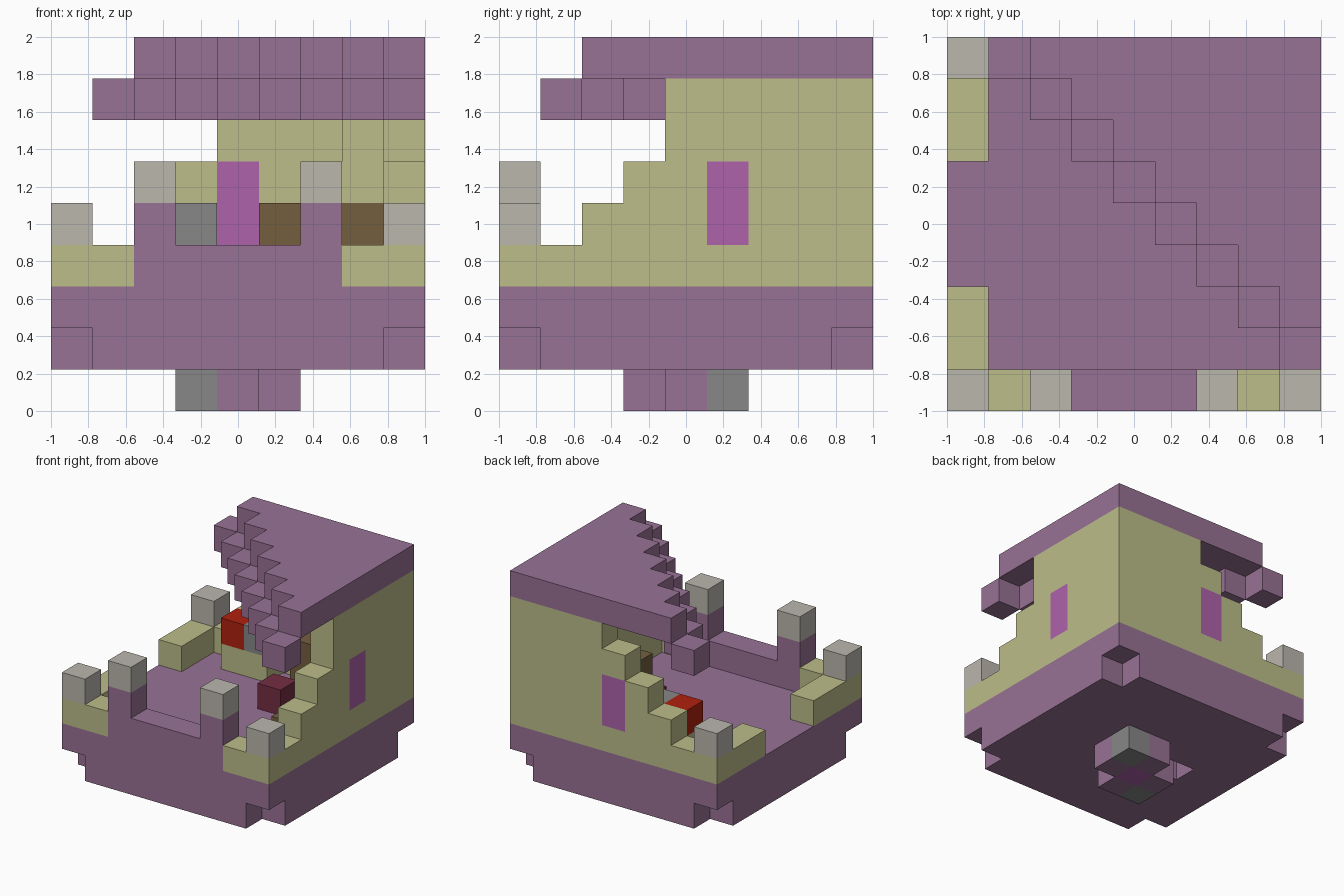
import bpy
import bmesh
from mathutils import Vector

GRID = 9
CELL = 2 / GRID

if "Cube" in bpy.data.objects:
    bpy.data.objects.remove(bpy.data.objects["Cube"], do_unlink=True)


def linear(c):
    c /= 255
    return c / 12.92 if c <= 0.04045 else ((c + 0.055) / 1.055) ** 2.4


def material(name, r, g, b):
    mat = bpy.data.materials.new(name)
    colour = (linear(r), linear(g), linear(b), 1)
    mat.diffuse_color = colour
    mat.use_nodes = True
    node = next(n for n in mat.node_tree.nodes if n.type == 'BSDF_PRINCIPLED')
    node.inputs["Base Color"].default_value = colour
    node.inputs["Roughness"].default_value = 0.9
    return mat


PURPLE = material("purple planks", 152, 114, 149)
GREEN = material("pale green wall", 188, 189, 137)
STONE = material("pale stone", 187, 183, 174)
GREY = material("grey stone", 135, 135, 135)
MAGENTA = material("magenta glass", 174, 98, 170)
BROWN = material("brown wood", 117, 94, 62)
RED = material("red block", 176, 32, 14)
MAROON = material("maroon block", 116, 46, 68)


def block(x, y, z):
    """Cells of a block; each argument is an index or a range."""
    xs, ys, zs = [[v] if isinstance(v, int) else v for v in (x, y, z)]
    return {(i, j, k) for i in xs for j in ys for k in zs}


def part(name, cells, mat):
    """Join grid cells into one clean shell, keeping only outer faces."""
    bm = bmesh.new()
    origin = Vector((-1, -1, 0))
    for cell in cells:
        for axis in range(3):
            for side in (0, 1):
                near = list(cell)
                near[axis] += 2 * side - 1
                if tuple(near) in cells:
                    continue
                u, v = (axis + 1) % 3, (axis + 2) % 3
                loop = []
                for a, b in ((0, 0), (1, 0), (1, 1), (0, 1)):
                    p = Vector(cell)
                    p[axis] += side
                    p[u] += a
                    p[v] += b
                    loop.append(bm.verts.new(origin + p * CELL))
                bm.faces.new(loop if side else loop[::-1])
    bmesh.ops.remove_doubles(bm, verts=bm.verts[:], dist=0.001)
    bmesh.ops.dissolve_limit(bm, angle_limit=0.01, verts=bm.verts[:],
                             edges=bm.edges[:])
    mesh = bpy.data.meshes.new(name)
    bm.to_mesh(mesh)
    bm.free()
    mesh.materials.append(mat)
    obj = bpy.data.objects.new(name, mesh)
    bpy.context.collection.objects.link(obj)


full = range(GRID)
low, high = 0, GRID - 1

# Floor slab with notched lower corners and a small hollow underneath
floor = block(full, full, range(1, 3))
for x in (low, high):
    for y in (low, high):
        floor.discard((x, y, 1))
floor.discard((2, 4, 1))
part("floor_slab", floor, PURPLE)

# Underside hub
part("hub_arms", {(5, 4, 0), (4, 5, 0), (4, 3, 0), (3, 4, 0)}, PURPLE)
part("hub_ends", {(3, 3, 0), (5, 5, 0)}, GREY)
part("hub_core", {(4, 4, 0)}, MAGENTA)

# Front parapet, with a raised post at each end
part("front_parapet", block(range(2, 7), 0, 3)
     | block(2, 0, 4) | block(6, 0, 4), PURPLE)
part("post_caps", {(2, 0, 5), (6, 0, 5)}, STONE)
part("corner_caps", {(0, 0, 4), (8, 0, 4), (0, 8, 4)}, STONE)

# Stepped back and right walls with window openings
back_window = block(4, high, range(4, 6))
right_window = block(high, 5, range(4, 6))
walls = set()
for n, top in enumerate((3, 3, 4, 5, 6, 7, 7, 7, 7)):
    walls |= block(n, high, range(3, top + 1))
for n, top in enumerate((3, 3, 4, 5, 7, 7, 7, 7, 7)):
    walls |= block(high, n, range(3, top + 1))
part("stepped_walls", walls - back_window - right_window, GREEN)
part("back_window", back_window, MAGENTA)
part("right_window", right_window, MAGENTA)

# Low walls beside the left doorway and at the front corners
part("left_low_walls", block(low, range(0, 3), 3) | block(1, low, 3)
     | block(low, range(6, 8), 3), GREEN)
part("front_low_wall", block(7, low, 3), GREEN)

# Diagonal roof and the hanging cubes below its edge
part("roof", {c for c in block(full, full, high) if c[0] + c[1] >= 10}, PURPLE)
for n in range(1, GRID):
    part(f"roof_edge_cube_{n}", {(n, GRID - n, 7)}, PURPLE)

# Furniture along the back wall
part("counter", block(range(2, 4), 7, 3), GREEN)
part("red_box", {(2, 7, 4)}, RED)
part("stove", {(3, 7, 4)}, GREY)
part("cupboard", block(5, 7, range(3, 5)), BROWN)
part("corner_shelf", {(7, 7, 4)}, BROWN)
part("corner_column", {(7, 7, 3), (7, 7, 5), (7, 7, 6)}, GREEN)

# Loose furniture on the floor
part("stool", {(7, 3, 3)}, BROWN)
part("maroon_seat", {(5, 5, 3)}, MAROON)
